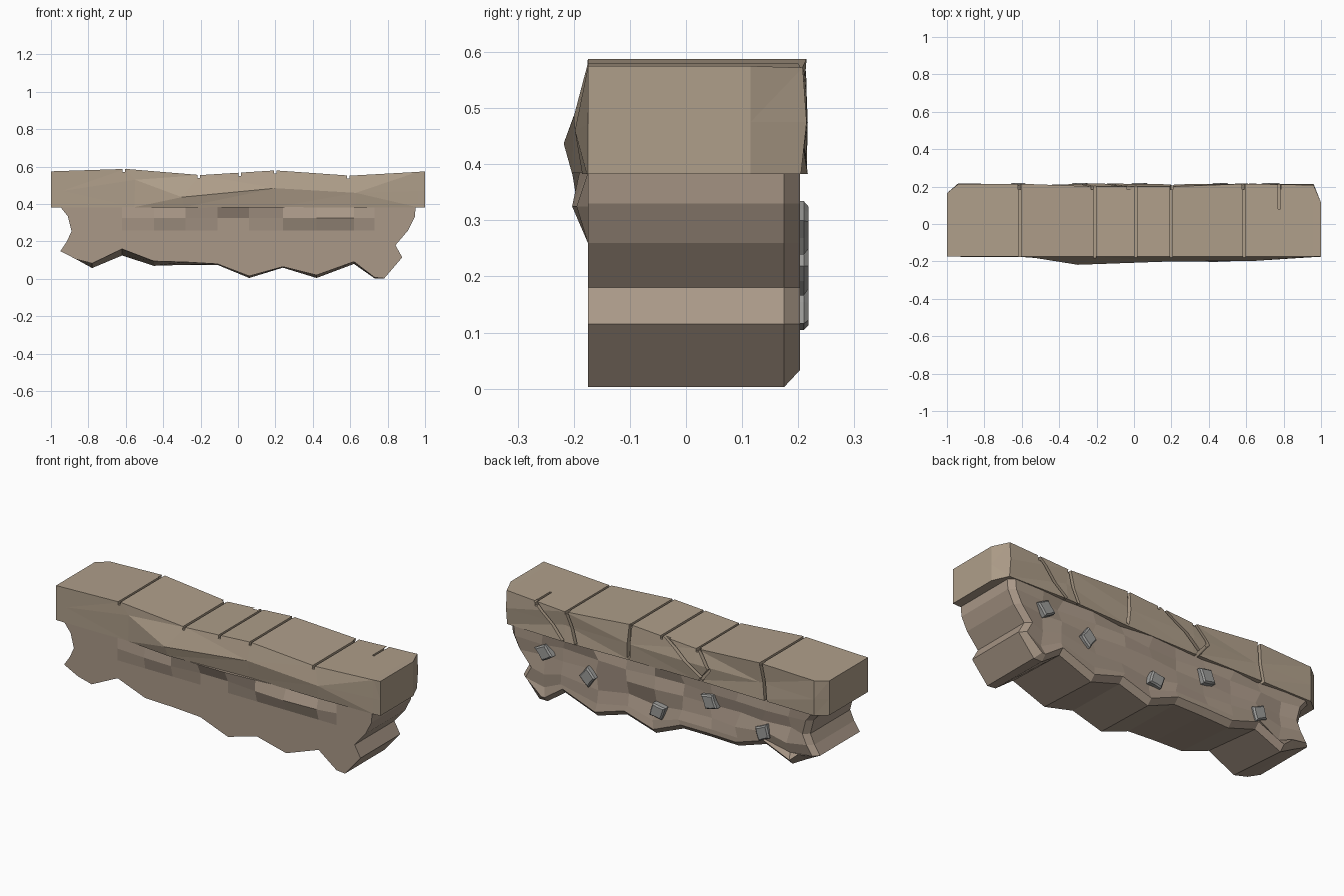
import bpy, bmesh, math, random
from mathutils import Vector, Matrix

if "Cube" in bpy.data.objects:
    bpy.data.objects.remove(bpy.data.objects["Cube"])
random.seed(4)

def mat(name, c):
    m = bpy.data.materials.new(name)
    m.diffuse_color = (*c, 1)
    m.use_nodes = True
    m.node_tree.nodes["Principled BSDF"].inputs["Base Color"].default_value = m.diffuse_color
    return m

def finish(bm, name, m=None):
    bmesh.ops.recalc_face_normals(bm, faces=bm.faces)
    me = bpy.data.meshes.new(name)
    bm.to_mesh(me)
    bm.free()
    ob = bpy.data.objects.new(name, me)
    bpy.context.collection.objects.link(ob)
    if m:
        me.materials.append(m)
    return ob

CAP = mat("cap_stone", (0.43, 0.345, 0.255))
SOIL = mat("soil", (0.40, 0.315, 0.245))
ROCK = mat("grey_rock", (0.33, 0.33, 0.32))

def lerp(a, b, t):
    return a + (b - a) * t

# Cap slab: cross-sections lofted along x
# x, top z, front mid (dx, y, z), front bottom y, back top y, back mid y, back bottom y
stations = [
    (-1.00, .575, (0, -.175, .47), -.175, .165, .165, .165),
    (-0.94, .577, (0, -.175, .47), -.175, .213, .217, .215),
    (-0.60, .588, (.05, -.178, .53), -.175, .215, .205, .212),
    (-0.20, .555, (-.10, -.218, .437), -.203, .200, .217, .205),
    (0.20, .580, (0, -.200, .485), -.180, .200, .212, .205),
    (0.60, .552, (.03, -.198, .46), -.185, .215, .206, .217),
    (0.96, .572, (0, -.177, .47), -.177, .208, .215, .205),
    (1.00, .575, (0, -.175, .47), -.175, .115, .115, .115)]
bm = bmesh.new()
rings = []
for x, zt, (dx, fy, fz), fb, bt, bmid, bb in stations:
    pts = [(x + dx * .9, fb, .383), (x + dx, fy, fz), (x, -.175, zt),
           (x, bt, zt), (x, bmid, .475), (x, bb, .383)]
    rings.append([bm.verts.new(p) for p in pts])
for a, b in zip(rings, rings[1:]):
    for i in range(6):
        bm.faces.new((a[i], a[(i + 1) % 6], b[(i + 1) % 6], b[i]))
bm.faces.new(rings[0])
bm.faces.new(rings[-1])
bmesh.ops.triangulate(bm, faces=[f for f in bm.faces if len(f.verts) == 4])
cap = finish(bm, "cap_slab", CAP)

# Cracks: grooves across the top, and diagonal cracks down the back
def box(center, size, rot=None):
    b = bmesh.new()
    m = Matrix.Translation(center) @ (rot or Matrix()) @ Matrix.Diagonal((*size, 1))
    bmesh.ops.create_cube(b, size=1, matrix=m)
    return finish(b, "crack_cutter")

cutters = []
for x, z in ((-.61, .588), (-.21, .556), (.01, .568), (.20, .58), (.59, .553)):
    cutters.append(box((x, 0, z + .04), (.013, .7, .115)))
cutters.append(box((.777, .18, .59), (.012, .2, .11)))
for x1, z1, x2, z2 in ((.78, .56, .61, .39), (.59, .56, .53, .39), (.20, .60, .21, .40),
                       (.01, .59, -.25, .40), (-.21, .57, -.29, .46), (-.29, .46, -.23, .385),
                       (-.61, .60, -.64, .38)):
    ang = math.atan2(z2 - z1, x2 - x1)
    cutters.append(box(((x1 + x2) / 2, .24, (z1 + z2) / 2),
                       (math.hypot(x2 - x1, z2 - z1) + .01, .11, .017),
                       Matrix.Rotation(-ang, 4, 'Y')))
for c in cutters:
    mod = cap.modifiers.new("crack", 'BOOLEAN')
    mod.operation = 'DIFFERENCE'
    mod.solver = 'EXACT'
    mod.object = c
bpy.context.view_layer.update()
dg = bpy.context.evaluated_depsgraph_get()
cut_mesh = bpy.data.meshes.new_from_object(cap.evaluated_get(dg))
cap.modifiers.clear()
cap.data = cut_mesh
for c in cutters:
    bpy.data.objects.remove(c)

# Soil body: ragged outline, three grid layers (front, back rim, inset back face)
cols = [-.78, -.62, -.45, -.28, -.11, .06, .24, .42, .62, .73]
bottom = [.058, .125, .07, .075, .075, .005, .06, .005, .08, .003]
front_lift = [.025, .035, .025, .015, .005, .01, .005, .015, .012, .005]
left = [(-.95, .385), (-.91, .335), (-.89, .255), (-.915, .20), (-.95, .148), (-.865, .105)]
right = [(.95, .385), (.945, .33), (.91, .26), (.842, .18), (.878, .115), (.782, .003)]
frac = [0, 0, 0, .4, .7, 1]
front_bumps = {(4, 0): .012, (5, 0): .028, (6, 0): .028, (7, 0): .015, (3, 1): .012,
               (4, 1): .018, (7, 1): .018, (8, 1): .028, (9, 1): .02}
N = len(cols) + 2

def layer(bm, y, lift=None, inset=0, rough=False):
    g = []
    for r in range(6):
        row = []
        for c in range(N):
            if c == 0:
                x, z = left[r][0] + inset, left[r][1]
            elif c == N - 1:
                x, z = right[r][0] - inset, right[r][1]
            else:
                x = cols[c - 1]
                b = bottom[c - 1] + (lift[c - 1] if lift else 0)
                z = (.385, .325, .26)[r] if r < 3 else lerp(.26, b, frac[r])
            yy = y
            if r == 5:
                z += inset
            if lift:
                yy -= front_bumps.get((c, r), 0)
            if rough and 0 < c < N - 1 and r < 5:
                yy -= random.choice((0, 0, .008, .018, .026))
                x += random.uniform(-.02, .02)
            row.append(bm.verts.new((x, yy, z)))
        g.append(row)
    return g

def sheet(bm, g):
    for r in range(5):
        for c in range(N - 1):
            bm.faces.new((g[r][c], g[r][c + 1], g[r + 1][c + 1], g[r + 1][c]))

def rim(g):
    return (g[0] + [g[r][-1] for r in range(1, 5)] + g[5][::-1]
            + [g[r][0] for r in range(4, 0, -1)])

bm = bmesh.new()
front = layer(bm, -.175, lift=front_lift)
edge = layer(bm, .175)
back = layer(bm, .203, inset=.03, rough=True)
sheet(bm, front)
sheet(bm, back)
for a, b in ((rim(front), rim(edge)), (rim(edge), rim(back))):
    for i in range(len(a)):
        j = (i + 1) % len(a)
        bm.faces.new((a[i], a[j], b[j], b[i]))
bmesh.ops.delete(bm, geom=[v for v in bm.verts if not v.link_faces], context='VERTS')
finish(bm, "soil_body", SOIL)

# Grey stones set in the back face
for i, (x, z, turn) in enumerate(((.73, .288, .2), (.46, .222, 1.5), (.03, .145, 2.6),
                                  (-.29, .285, .5), (-.62, .20, 2.0))):
    bm = bmesh.new()
    radii = (.058, .038, .047, .034, .056, .04, .05, .036)
    loops = []
    for y, s in ((.165, 1), (.210, 1), (.218, .8)):
        loops.append([bm.verts.new((x + r * s * math.cos(turn + k * math.pi / 4), y,
                                    z + r * s * math.sin(turn + k * math.pi / 4)))
                      for k, r in enumerate(radii)])
    for a, b in zip(loops, loops[1:]):
        for k in range(8):
            bm.faces.new((a[k], a[(k + 1) % 8], b[(k + 1) % 8], b[k]))
    bm.faces.new(loops[0])
    bm.faces.new(loops[-1])
    finish(bm, f"stone_{i + 1}", ROCK)
